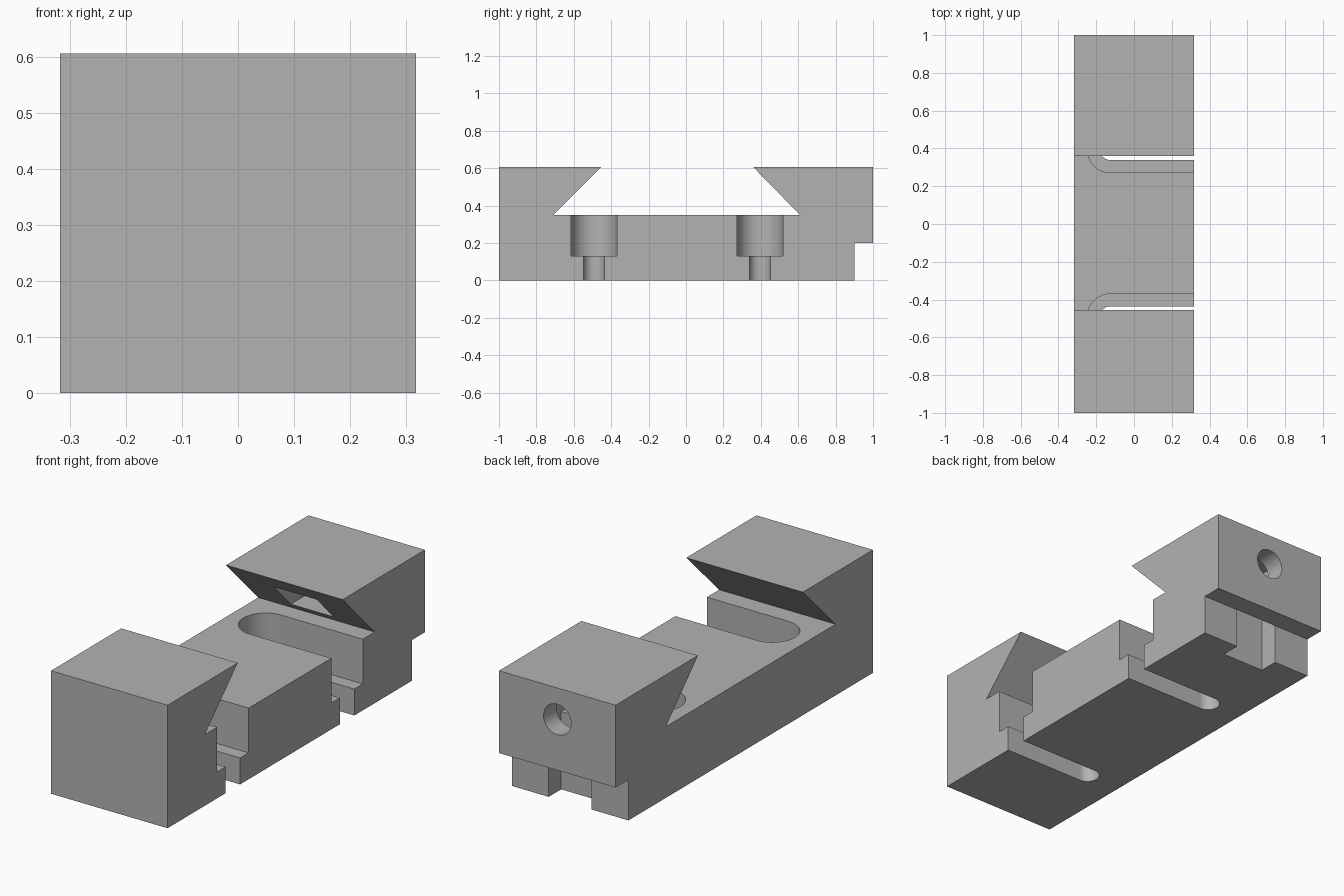
import bpy, bmesh
from math import sin, cos, pi, radians
from mathutils import Vector

if "Cube" in bpy.data.objects:
    bpy.data.objects.remove(bpy.data.objects["Cube"], do_unlink=True)

steel = bpy.data.materials.new("plain_grey")
steel.use_nodes = True
grey = (0.45, 0.45, 0.45, 1)
steel.diffuse_color = grey
steel.node_tree.nodes["Principled BSDF"].inputs["Base Color"].default_value = grey


def prism(name, outline, direction):
    """Extrude a closed outline of 3D points along a direction."""
    bm = bmesh.new()
    face = bm.faces.new([bm.verts.new(p) for p in outline])
    moved = bmesh.ops.extrude_face_region(bm, geom=[face])["geom"]
    verts = [v for v in moved if isinstance(v, bmesh.types.BMVert)]
    bmesh.ops.translate(bm, verts=verts, vec=Vector(direction))
    bmesh.ops.recalc_face_normals(bm, faces=bm.faces)
    mesh = bpy.data.meshes.new(name)
    bm.to_mesh(mesh)
    bm.free()
    mesh.materials.append(steel)
    obj = bpy.data.objects.new(name, mesh)
    bpy.context.collection.objects.link(obj)
    return obj


def box(name, x, y0, y1, z0, z1):
    return prism(name, [(-x, y0, z0), (x, y0, z0), (x, y1, z0), (-x, y1, z0)],
                 (0, 0, z1 - z0))


def slot(name, y, radius, z0, z1):
    """Round-ended slot, open towards +x."""
    arc = [(-0.125 + radius * cos(a), y + radius * sin(a), z0)
           for a in (pi / 2 + pi * i / 32 for i in range(33))]
    return prism(name, arc + [(0.5, y - radius, z0), (0.5, y + radius, z0)],
                 (0, 0, z1 - z0))


def cut(target, cutter):
    mod = target.modifiers.new("cut", "BOOLEAN")
    mod.operation = "DIFFERENCE"
    mod.solver = "EXACT"
    mod.object = cutter
    bpy.ops.object.modifier_apply(modifier=mod.name)
    bpy.data.objects.remove(cutter, do_unlink=True)


# Main block: side profile with dovetail channel and rear step
profile = [(-1, 0), (0.9, 0), (0.9, 0.2), (1, 0.2), (1, 0.605), (0.36, 0.605),
           (0.61, 0.35), (-0.71, 0.35), (-0.455, 0.605), (-1, 0.605)]
block = prism("dovetail_block", [(-0.317, y, z) for y, z in profile], (0.634, 0, 0))
bpy.ops.object.select_all(action="DESELECT")
block.select_set(True)
bpy.context.view_layer.objects.active = block

# Stepped screw slots
for y in (-0.4925, 0.395):
    cut(block, slot("wide_slot", y, 0.1225, 0.13, 0.4))
    cut(block, slot("narrow_slot", y, 0.0565, -0.1, 0.2))

# Nut slot from below, pocket through the rear dovetail, and rear bolt hole
cut(block, box("nut_slot", 0.117, 0.803, 0.9, -0.1, 0.525))
cut(block, box("nut_pocket", 0.117, 0.35, 0.82, 0.383, 0.52))
circle = [(0.075 * cos(a), 0.85, 0.45 + 0.075 * sin(a))
          for a in (2 * pi * i / 48 for i in range(48))]
cut(block, prism("bolt_hole", circle, (0, 0.3, 0)))

bpy.ops.object.shade_smooth_by_angle(angle=radians(30))
